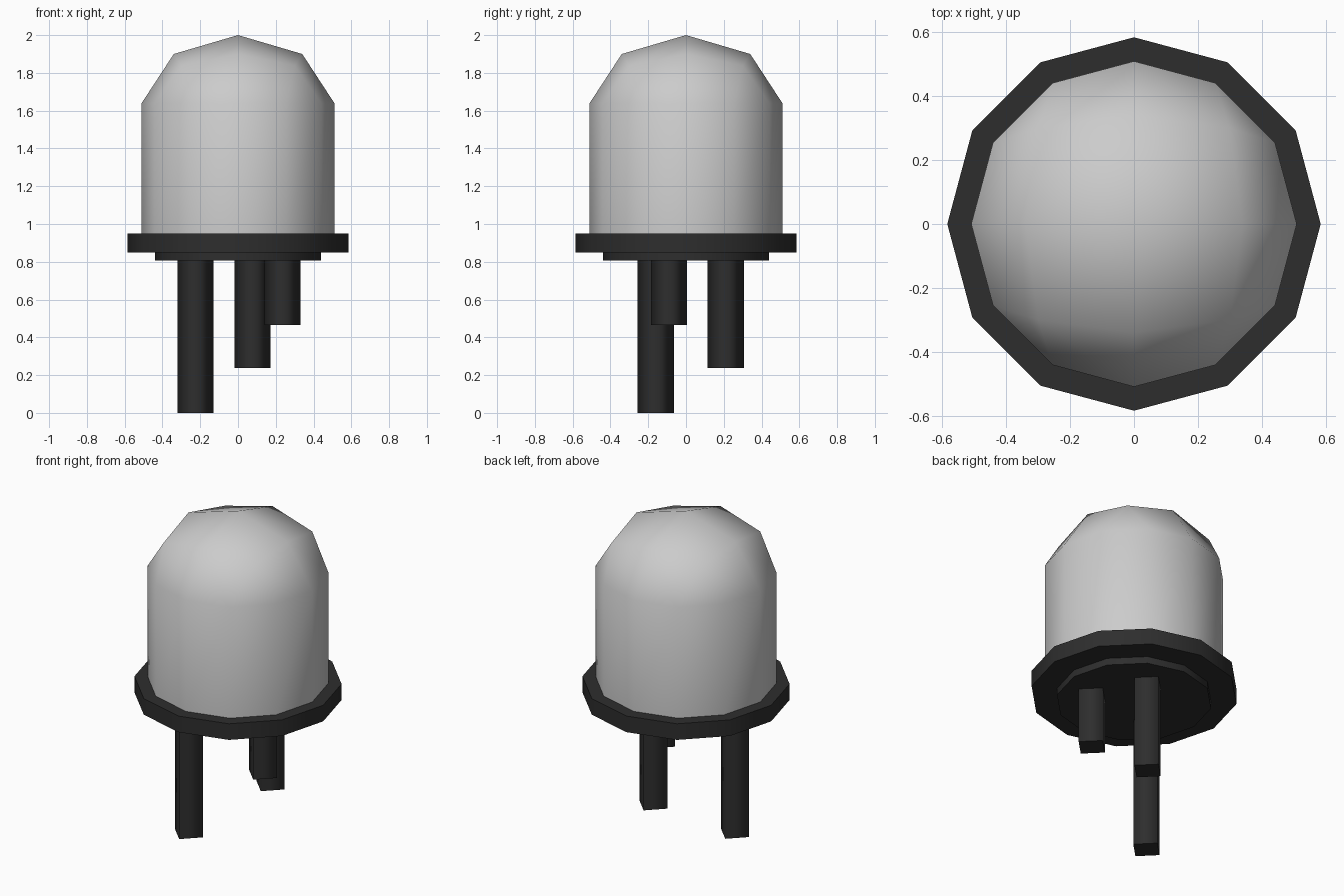
import bpy, bmesh
from math import cos, sin, radians

if "Cube" in bpy.data.objects:
    bpy.data.objects.remove(bpy.data.objects["Cube"])

dark = bpy.data.materials.new("dark")
dark.diffuse_color = (0.027, 0.027, 0.027, 1)
dark.use_nodes = True
dark.node_tree.nodes["Principled BSDF"].inputs["Base Color"].default_value = dark.diffuse_color


def finish(name, bm, mat=None, sharp=()):
    """Smooth the sides, keep the listed edge loops sharp."""
    bmesh.ops.recalc_face_normals(bm, faces=bm.faces)
    for f in bm.faces:
        f.smooth = True
    for e in bm.edges:
        z0, z1 = (v.co.z for v in e.verts)
        if abs(z0 - z1) < 1e-5 and any(abs(z0 - s) < 1e-4 for s in sharp):
            e.smooth = False
    me = bpy.data.meshes.new(name)
    bm.to_mesh(me)
    bm.free()
    if mat:
        me.materials.append(mat)
    ob = bpy.data.objects.new(name, me)
    bpy.context.collection.objects.link(ob)
    return ob


def ring(bm, r, z, n, c=(0, 0)):
    step = radians(360 / n)
    return [bm.verts.new((c[0] + r * cos(i * step), c[1] + r * sin(i * step), z))
            for i in range(n)]


def bridge(bm, a, b):
    n = len(a)
    for i in range(n):
        j = (i + 1) % n
        bm.faces.new((a[i], a[j], b[j], b[i]))


def prism(name, r, z0, z1, n, c=(0, 0)):
    bm = bmesh.new()
    a, b = ring(bm, r, z0, n, c), ring(bm, r, z1, n, c)
    bridge(bm, a, b)
    bm.faces.new(a[::-1])
    bm.faces.new(b)
    return finish(name, bm, dark, (z0, z1))


# Lens: 12-sided wall closed by a cap of four quads around the apex
bm = bmesh.new()
base, rim = ring(bm, 0.51, 0.95, 12), ring(bm, 0.51, 1.64, 12)
bridge(bm, base, rim)
apex = bm.verts.new((0, 0, 2.0))
axis = ring(bm, 0.34, 1.90, 4)
diag = [bm.verts.new((0.3 * sx, 0.3 * sy, 1.838))
        for sx, sy in ((1, 1), (-1, 1), (-1, -1), (1, -1))]
for q in range(4):
    a, d, b = axis[q], diag[q], axis[(q + 1) % 4]
    r0, r1, r2, r3 = (rim[(3 * q + k) % 12] for k in range(4))
    for f in ((apex, a, d, b), (a, r0, r1, d), (d, r1, r2), (d, r2, r3, b)):
        bm.faces.new(f)
bm.faces.new(base[::-1])
finish("lens_dome", bm, None, (0.95,))

# Flange and the smaller plate under it
prism("flange", 0.585, 0.85, 0.95, 12)
prism("under_plate", 0.44, 0.807, 0.85, 12)

# Three diamond-section pins of different lengths
for name, x, y, z in (("long_pin", -0.225, -0.16, 0.0),
                      ("middle_pin", 0.077, 0.21, 0.237),
                      ("short_pin", 0.235, -0.09, 0.465)):
    prism(name, 0.096, z, 0.807, 4, (x, y))
